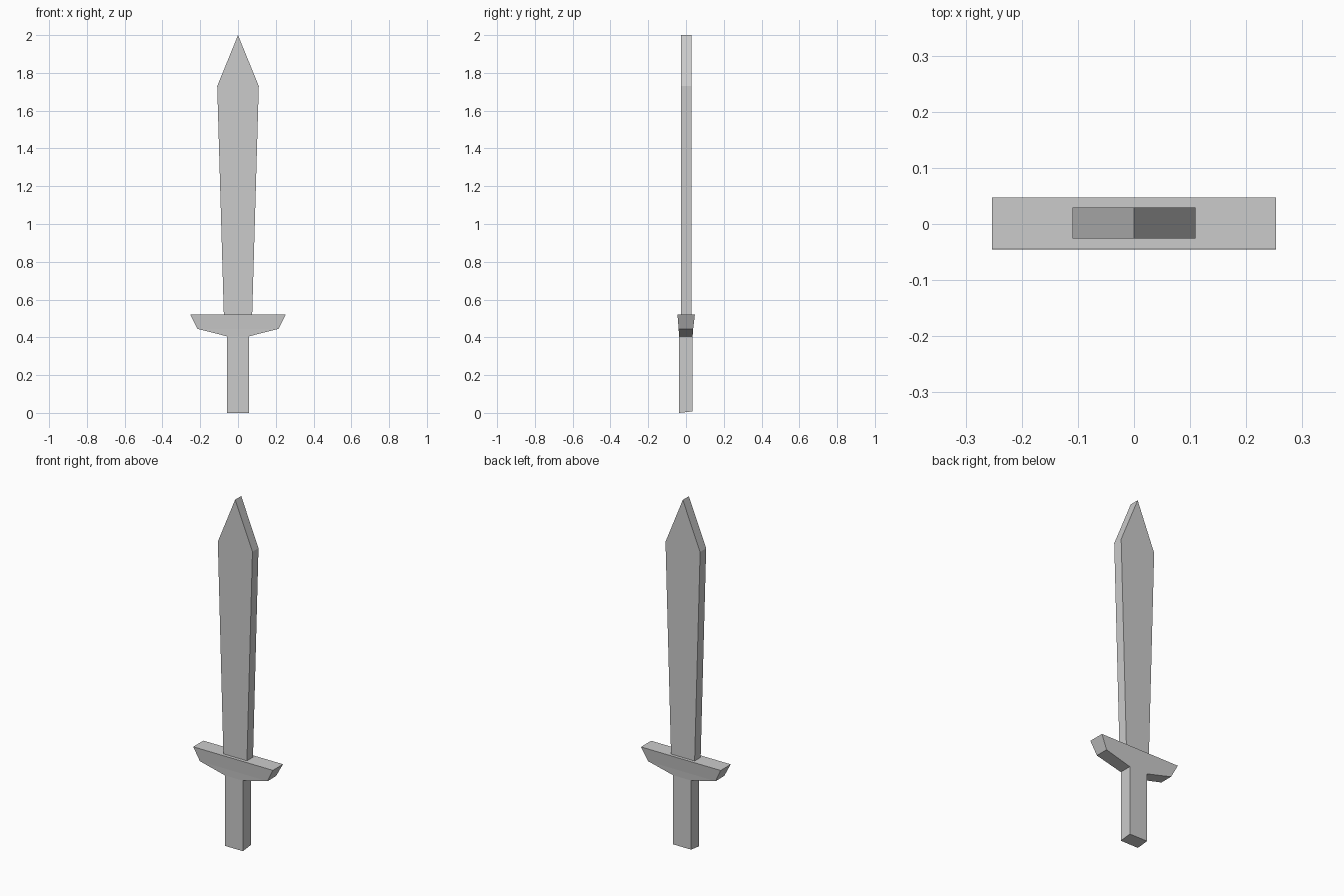
import bpy, bmesh

if "Cube" in bpy.data.objects:
    bpy.data.objects.remove(bpy.data.objects["Cube"])


def loft(name, rings, cap_bottom=False, cap_top=False):
    """Stack rectangular sections (z, half width, front y, back y)."""
    bm = bmesh.new()
    loops = []
    for z, w, y0, y1 in rings:
        corners = ((-w, y0), (w, y0), (w, y1), (-w, y1))
        loops.append([bm.verts.new((x, y, z)) for x, y in corners])
    for a, b in zip(loops, loops[1:]):
        for i in range(4):
            j = (i + 1) % 4
            bm.faces.new((a[i], a[j], b[j], b[i]))
    if cap_bottom:
        bm.faces.new(loops[0][::-1])
    if cap_top:
        bm.faces.new(loops[-1])
    # A zero-width section collapses into a sharp ridge
    bmesh.ops.remove_doubles(bm, verts=bm.verts[:], dist=1e-5)
    mesh = bpy.data.meshes.new(name)
    bm.to_mesh(mesh)
    bm.free()
    obj = bpy.data.objects.new(name, mesh)
    bpy.context.collection.objects.link(obj)
    return obj


# Grip, with its end cut very slightly off square
grip = loft("grip", [(0.0, 0.057, -0.037, 0.035),
                     (0.405, 0.057, -0.037, 0.035)], cap_bottom=True)
for v in grip.data.vertices:
    if v.co.z < 0.1 and v.co.y > 0:
        v.co.z = 0.008

# Crossguard flaring out from the grip
loft("crossguard", [(0.405, 0.057, -0.037, 0.035),
                    (0.445, 0.215, -0.039, 0.038),
                    (0.52, 0.253, -0.045, 0.047)], cap_top=True)

# Blade widening towards a pointed tip
loft("blade", [(0.52, 0.075, -0.026, 0.029),
               (1.73, 0.11, -0.026, 0.029),
               (2.0, 0.0, -0.026, 0.029)])
